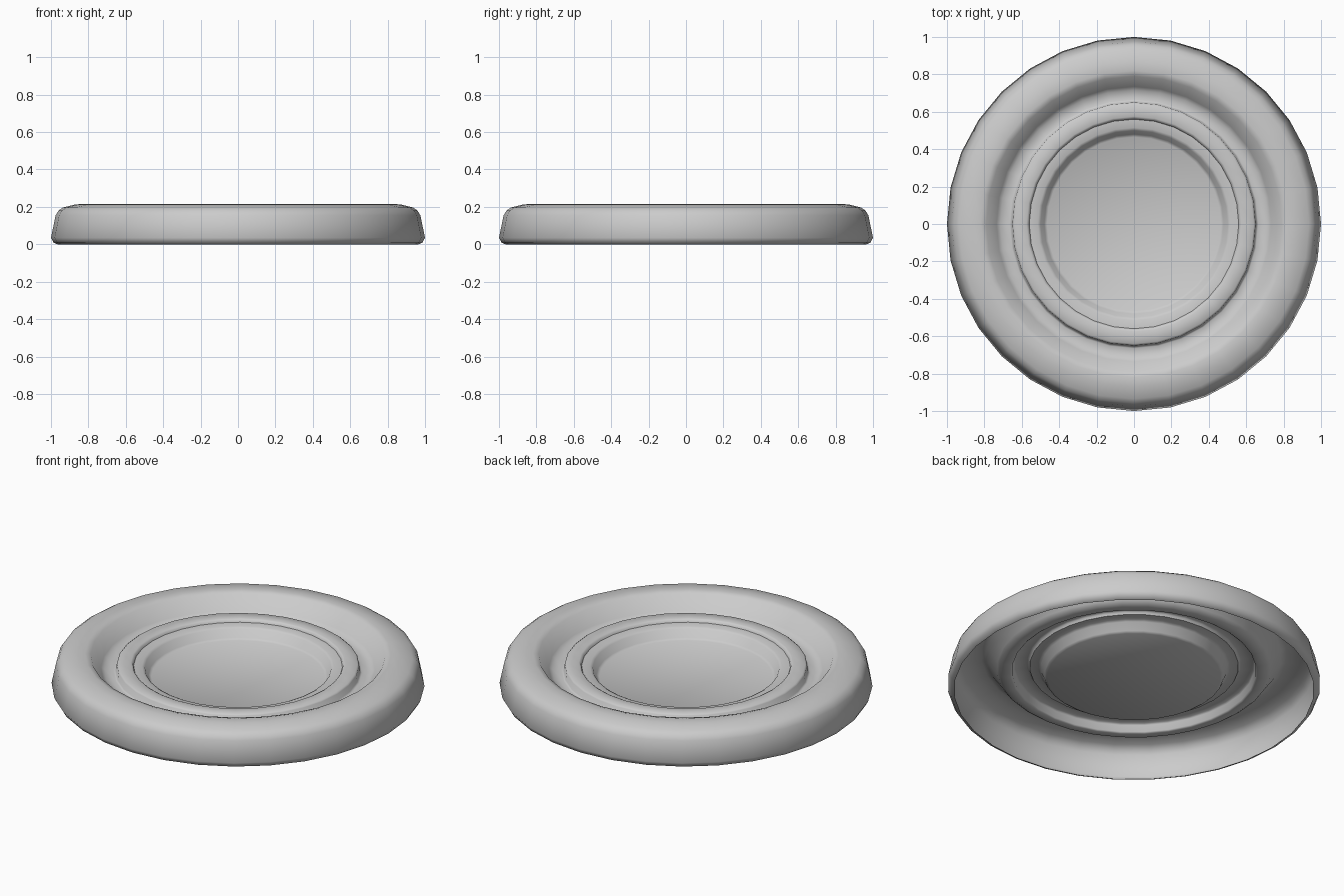
import bpy, bmesh, math

if "Cube" in bpy.data.objects:
    bpy.data.objects.remove(bpy.data.objects["Cube"])

SEGMENTS = 32

# Half cross-section (radius, height), from the open bottom edge in to the floor
PROFILE = [
    (0.965, 0.0), (0.985, 0.008), (1.0, 0.035),           # foot
    (0.975, 0.155), (0.96, 0.18), (0.935, 0.197),         # outer wall and shoulder
    (0.87, 0.213), (0.82, 0.216), (0.79, 0.207),          # broad rim
    (0.735, 0.13), (0.715, 0.115), (0.665, 0.108),        # groove
    (0.655, 0.115), (0.65, 0.152), (0.64, 0.16),          # ridge
    (0.575, 0.16), (0.565, 0.155), (0.56, 0.142),         # small step
    (0.515, 0.14), (0.5, 0.132), (0.48, 0.088), (0.465, 0.079),  # inner lip
]


def lathe(name, profile, segments):
    """Revolve an open profile about z and cap its last ring."""
    bm = bmesh.new()
    rings = []
    for r, z in profile:
        rings.append([bm.verts.new((r * math.cos(a), r * math.sin(a), z))
                      for a in (2 * math.pi * i / segments for i in range(segments))])
    for lower, upper in zip(rings, rings[1:]):
        for i in range(segments):
            j = (i + 1) % segments
            bm.faces.new((lower[i], lower[j], upper[j], upper[i]))
    bm.faces.new(rings[-1])
    mesh = bpy.data.meshes.new(name)
    bm.to_mesh(mesh)
    bm.free()
    obj = bpy.data.objects.new(name, mesh)
    bpy.context.collection.objects.link(obj)
    return obj


# Thin, hollow-bottomed round dish
dish = lathe("round_dish", PROFILE, SEGMENTS)
bpy.context.view_layer.objects.active = dish
dish.select_set(True)
bpy.ops.object.shade_smooth_by_angle(angle=math.radians(60))
